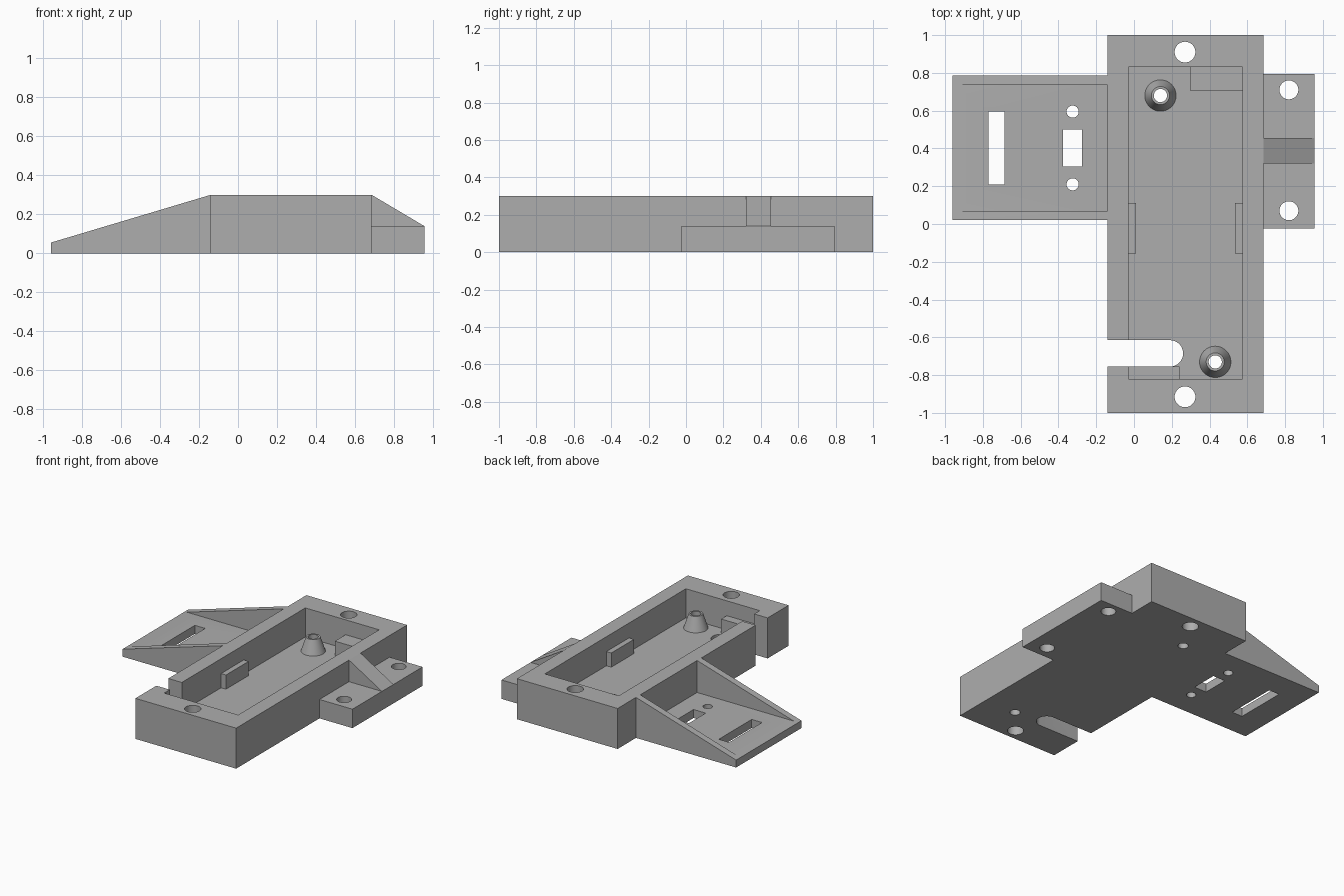
import bpy
import bmesh
import math

cube = bpy.data.objects.get("Cube")
if cube:
    bpy.data.objects.remove(cube, do_unlink=True)

grey = bpy.data.materials.new("light_grey_plastic")
grey.use_nodes = True
COLOUR = (0.42, 0.42, 0.42, 1)
grey.diffuse_color = COLOUR
grey.node_tree.nodes["Principled BSDF"].inputs["Base Color"].default_value = COLOUR

HEIGHT = 0.30
FLOOR = 0.085
LEDGE = 0.19


def finish(name, bm):
    bmesh.ops.recalc_face_normals(bm, faces=bm.faces)
    mesh = bpy.data.meshes.new(name)
    bm.to_mesh(mesh)
    bm.free()
    mesh.materials.append(grey)
    obj = bpy.data.objects.new(name, mesh)
    bpy.context.scene.collection.objects.link(obj)
    return obj


def prism(name, points, direction):
    """Extrude a closed outline along a direction."""
    bm = bmesh.new()
    face = bm.faces.new([bm.verts.new(p) for p in points])
    geom = bmesh.ops.extrude_face_region(bm, geom=[face])["geom"]
    moved = [v for v in geom if isinstance(v, bmesh.types.BMVert)]
    bmesh.ops.translate(bm, verts=moved, vec=direction)
    return finish(name, bm)


def box(name, x0, x1, y0, y1, z0, z1):
    outline = [(x0, y0, z0), (x1, y0, z0), (x1, y1, z0), (x0, y1, z0)]
    return prism(name, outline, (0, 0, z1 - z0))


def side_profile(name, xz, y0, y1):
    return prism(name, [(x, y0, z) for x, z in xz], (0, y1 - y0, 0))


def cone(name, x, y, z0, z1, r0, r1):
    bm = bmesh.new()
    bmesh.ops.create_cone(bm, cap_ends=True, segments=48, radius1=r0, radius2=r1, depth=z1 - z0)
    bmesh.ops.translate(bm, verts=bm.verts, vec=(x, y, (z0 + z1) / 2))
    return finish(name, bm)


def hole(x, y, r):
    return cone("hole_cutter", x, y, -0.1, 0.5, r, r)


def cut(obj, *cutters):
    bpy.context.view_layer.objects.active = obj
    for cutter in cutters:
        cutter.hide_render = True
        mod = obj.modifiers.new("cut", 'BOOLEAN')
        mod.operation = 'DIFFERENCE'
        mod.solver = 'EXACT'
        mod.object = cutter
        bpy.ops.object.modifier_apply(modifier=mod.name)
        bpy.data.objects.remove(cutter, do_unlink=True)


POSTS = [(0.14, 0.68), (0.43, -0.73)]

# Tray body with cavity, end holes, post bores and a round-ended cable slot
body = box("tray_body", -0.14, 0.685, -1, 1, 0, HEIGHT)
slot_r, slot_x, slot_y = 0.07, 0.19, -0.685
arc = [math.radians(-90 + 180 * i / 24) for i in range(25)]
slot = [(slot_x + slot_r * math.cos(a), slot_y + slot_r * math.sin(a), -0.1) for a in arc]
slot += [(-0.3, slot_y + slot_r, -0.1), (-0.3, slot_y - slot_r, -0.1)]
cut(body,
    box("cavity_cutter", -0.03, 0.575, -0.82, 0.83, FLOOR, 0.5),
    prism("slot_cutter", slot, (0, 0, 0.6)),
    hole(0.27, 0.91, 0.055), hole(0.27, -0.915, 0.055),
    *[hole(x, y, 0.035) for x, y in POSTS])

# Hollow tapered screw posts
posts = []
for i, (x, y) in enumerate(POSTS):
    post = cone(f"screw_post_{i + 1}", x, y, FLOOR, LEDGE, 0.083, 0.048)
    cut(post, hole(x, y, 0.035))
    posts.append(post)

# Support ledges and side tabs inside the cavity
box("back_ledge", 0.30, 0.575, 0.705, 0.83, FLOOR, LEDGE)
box("front_ledge", -0.03, 0.24, -0.82, slot_y - slot_r, FLOOR, LEDGE)
for name, x in (("right_tab", -0.03), ("left_tab", 0.535)):
    box(name, x, x + 0.04, -0.155, 0.11, FLOOR, LEDGE)

# Sloping wing with gusset walls, windows and screw holes
wing = side_profile("sloped_wing", [(-0.96, 0), (-0.14, 0), (-0.14, HEIGHT), (-0.96, 0.055)], 0.02, 0.785)
cut(wing,
    box("recess_cutter", -1.1, 0, 0.07, 0.735, 0.063, 0.5),
    box("window_cutter", -0.77, -0.685, 0.21, 0.595, -0.1, 0.5),
    box("window_cutter", -0.375, -0.275, 0.305, 0.5, -0.1, 0.5),
    hole(-0.325, 0.595, 0.032), hole(-0.325, 0.21, 0.032))

# Mounting flange with a sloping rib
flange = box("mounting_flange", 0.685, 0.955, -0.025, 0.795, 0, 0.14)
cut(flange, hole(0.82, 0.71, 0.05), hole(0.82, 0.07, 0.05))
side_profile("flange_rib", [(0.685, 0.14), (0.955, 0.14), (0.685, HEIGHT)], 0.32, 0.455)

# Smooth round walls, keep edges sharp
bpy.ops.object.select_all(action='DESELECT')
for obj in [body, wing, flange, *posts]:
    obj.select_set(True)
bpy.context.view_layer.objects.active = body
bpy.ops.object.shade_smooth_by_angle(angle=math.radians(30))
